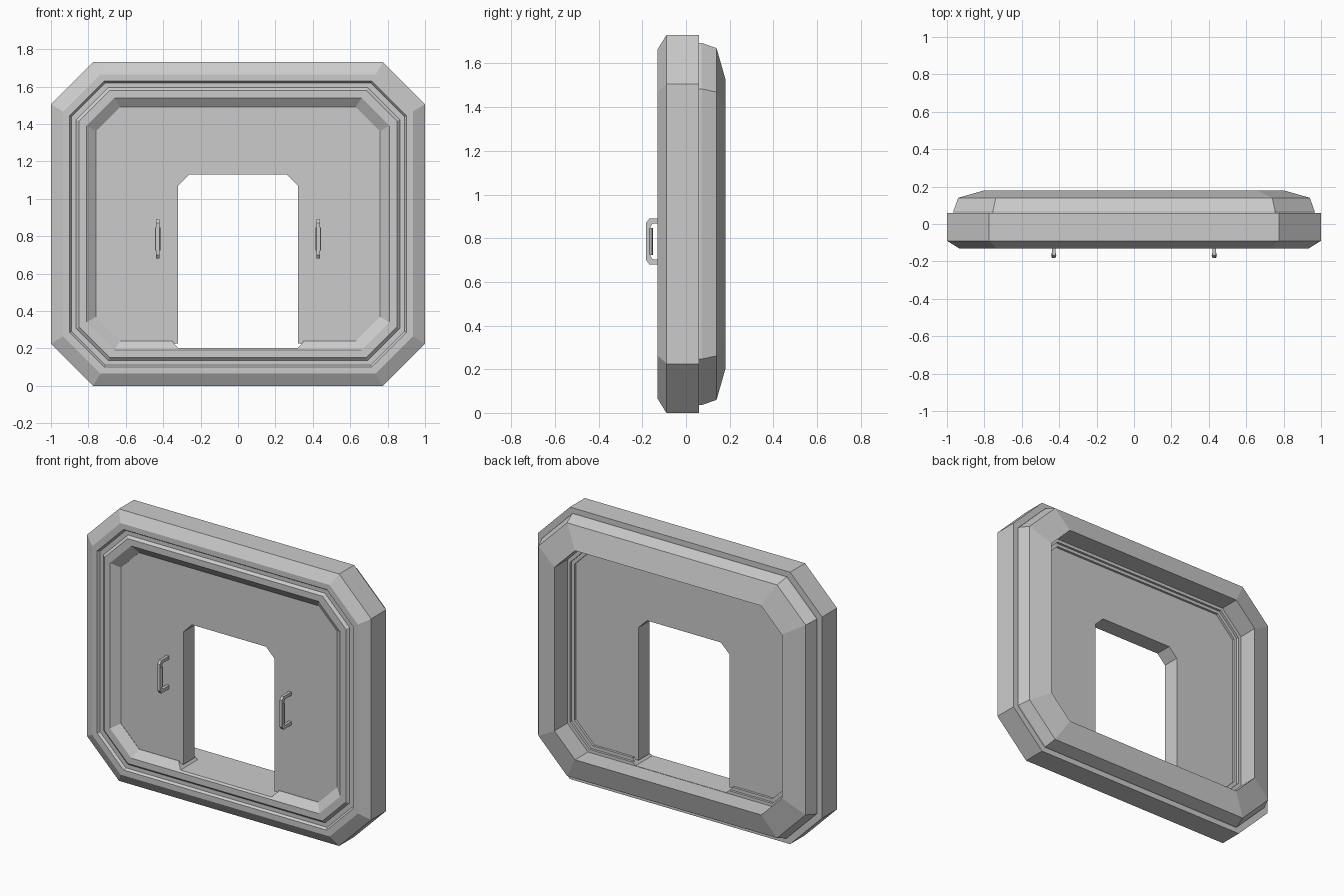
import bpy, bmesh

if "Cube" in bpy.data.objects:
    bpy.data.objects.remove(bpy.data.objects["Cube"])

HEIGHT = 1.73

grey = bpy.data.materials.new("plain grey")
grey.use_nodes = True
grey.diffuse_color = (0.6, 0.6, 0.6, 1)
grey.node_tree.nodes["Principled BSDF"].inputs["Base Color"].default_value = (0.6, 0.6, 0.6, 1)


def make_object(name, bm):
    bmesh.ops.recalc_face_normals(bm, faces=bm.faces)
    mesh = bpy.data.meshes.new(name)
    bm.to_mesh(mesh)
    bm.free()
    mesh.materials.append(grey)
    obj = bpy.data.objects.new(name, mesh)
    bpy.context.collection.objects.link(obj)
    return obj


def octagon(inset):
    """Chamfered rectangle in x, z, moved inward by inset."""
    w, top, cut = 1 - inset, HEIGHT - inset, 0.225 - 0.4 * inset
    right = [(w - cut, inset), (w, inset + cut), (w, top - cut), (w - cut, top)]
    return right + [(-x, z) for x, z in reversed(right)]


def skin(bm, loops, closed):
    """Join matching vertex loops with quads."""
    n = len(loops[0])
    for i in range(len(loops) if closed else len(loops) - 1):
        a, b = loops[i], loops[(i + 1) % len(loops)]
        for j in range(n):
            k = (j + 1) % n
            bm.faces.new((a[j], a[k], b[k], b[j]))


def prism_y(name, points, y0, y1):
    """Solid made by extruding an x, z outline along y."""
    bm = bmesh.new()
    loops = [[bm.verts.new((x, y, z)) for x, z in points] for y in (y0, y1)]
    skin(bm, loops, False)
    for loop in loops:
        bm.faces.new(loop)
    return make_object(name, bm)


def cut_with(obj, cutter):
    mod = obj.modifiers.new("opening", 'BOOLEAN')
    mod.operation = 'DIFFERENCE'
    mod.solver = 'EXACT'
    mod.object = cutter
    cutter.hide_render = True
    cutter.hide_viewport = True
    cutter.display_type = 'WIRE'


# Frame: stepped cross-section (inset, depth) swept around the octagon
section = [
    (0, -0.09), (0.065, -0.13), (0.10, -0.13), (0.11, -0.115), (0.135, -0.115),
    (0.15, -0.13), (0.19, -0.13), (0.24, -0.092), (0.24, 0.035), (0.22, 0.035),
    (0.22, 0.05), (0.2, 0.05), (0.2, 0.18), (0.06, 0.14), (0.035, 0.07),
    (0.035, 0.06), (0, 0.06),
]
bm = bmesh.new()
skin(bm, [[bm.verts.new((x, y, z)) for x, z in octagon(d)] for d, y in section], True)
frame = make_object("outer_frame", bm)

# Wall panel set inside the frame
panel = prism_y("wall_panel", octagon(0.225), -0.09, 0.02)

# Doorway with clipped upper corners
door = [(0.32, 0.15), (0.32, 1.07), (0.26, 1.13)]
door += [(-x, z) for x, z in reversed(door)]
cut_with(panel, prism_y("doorway_cutter", door, -0.3, 0.3))

# Flared notch that lowers the sill
notch = [(0.32, 0.202), (0.35, 0.235), (0.35, 0.3)]
notch += [(-x, z) for x, z in reversed(notch)]
cut_with(frame, prism_y("sill_cutter", notch, -0.3, 0.3))

# Door handles: bent bracket and thicker grip
bracket = [(-0.08, 0.105), (-0.168, 0.105), (-0.183, 0.085)]
bracket += [(y, -z) for y, z in reversed(bracket)]
inner = [(-0.08, 0.083), (-0.152, 0.083), (-0.163, 0.068)]
inner += [(y, -z) for y, z in reversed(inner)]
for side, x0 in (("left", 0.43), ("right", -0.43)):
    bm = bmesh.new()
    loops = []
    for (yo, zo), (yi, zi) in zip(bracket, inner):
        loops.append([bm.verts.new((x0 + dx, y, 0.785 + z)) for dx, y, z in
                      ((-0.009, yo, zo), (0.009, yo, zo), (0.009, yi, zi), (-0.009, yi, zi))])
    skin(bm, loops, False)
    bm.faces.new(loops[0])
    bm.faces.new(loops[-1])
    make_object(side + "_handle_bracket", bm)

    bm = bmesh.new()
    rings = bmesh.ops.create_cone(bm, cap_ends=True, segments=8, radius1=0.015,
                                  radius2=0.015, depth=0.125)["verts"]
    bmesh.ops.translate(bm, verts=rings, vec=(x0, -0.167, 0.785))
    make_object(side + "_handle_grip", bm)
